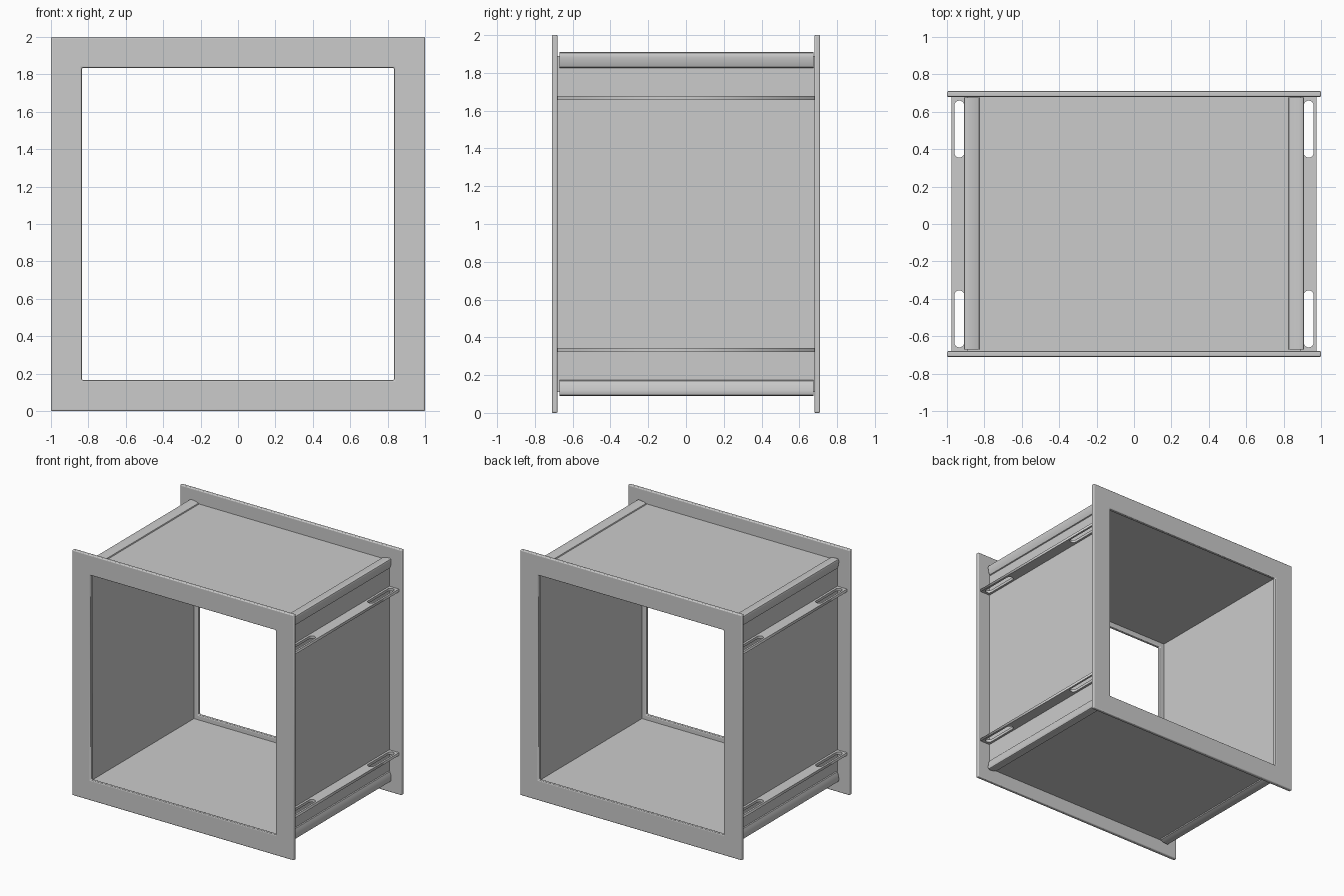
import bpy, bmesh, math

if "Cube" in bpy.data.objects:
    bpy.data.objects.remove(bpy.data.objects["Cube"])

def finish(name, bm):
    bmesh.ops.recalc_face_normals(bm, faces=bm.faces)
    me = bpy.data.meshes.new(name)
    bm.to_mesh(me)
    bm.free()
    ob = bpy.data.objects.new(name, me)
    bpy.context.collection.objects.link(ob)
    return ob

def bevel(ob, width):
    m = ob.modifiers.new("edge_round", 'BEVEL')
    m.width, m.segments, m.limit_method = width, 3, 'ANGLE'

def smooth(ob):
    bpy.ops.object.select_all(action='DESELECT')
    ob.select_set(True)
    bpy.context.view_layer.objects.active = ob
    bpy.ops.object.shade_smooth_by_angle(angle=math.radians(35))

def square_ring(name, inner, outer, y0, y1):
    """Mitred square ring around the y axis, centred on z = 1."""
    bm = bmesh.new()
    profile = [(inner, y0), (outer, y0), (outer, y1), (inner, y1)]
    rows = [[bm.verts.new((sx * r, y, 1 + sz * r)) for r, y in profile]
            for sx, sz in ((1, 1), (-1, 1), (-1, -1), (1, -1))]
    for i in range(4):
        a, b = rows[i], rows[(i + 1) % 4]
        for j in range(4):
            k = (j + 1) % 4
            bm.faces.new((a[j], a[k], b[k], b[j]))
    return finish(name, bm)

# End flanges
for name, y in (("front_flange", -0.695), ("back_flange", 0.695)):
    flange = square_ring(name, 0.835, 1.0, y - 0.015, y + 0.015)
    bevel(flange, 0.007)
    smooth(flange)

# Sheet metal duct walls
square_ring("duct_walls", 0.873, 0.889, -0.685, 0.685)

# Rounded corner trims: profile of one leg mirrored across the diagonal
leg = [(0.825, 0.885), (0.83, 0.897), (0.85, 0.905), (0.88, 0.91), (0.896, 0.91)]
outline = leg + [(0.906, 0.906)] + [(b, a) for a, b in reversed(leg)] + [(0.88, 0.88)]
for sx, side in ((-1, "left"), (1, "right")):
    for sz, level in ((-1, "lower"), (1, "upper")):
        bm = bmesh.new()
        ends = [[bm.verts.new((sx * x, y, 1 + sz * z)) for x, z in outline]
                for y in (-0.67, 0.675)]
        n = len(outline)
        for i in range(n):
            k = (i + 1) % n
            bm.faces.new((ends[0][i], ends[0][k], ends[1][k], ends[1][i]))
        bm.faces.new(ends[0])
        bm.faces.new(ends[1])
        smooth(finish(f"{level}_{side}_corner_trim", bm))

# Slotted side rails: flat filled curves with rounded slots
def slot(cx, y0, y1, r):
    top = [(cx + r * math.cos(t), y1 - r + r * math.sin(t))
           for t in (math.pi * i / 8 for i in range(9))]
    bottom = [(cx - r * math.cos(t), y0 + r - r * math.sin(t))
              for t in (math.pi * i / 8 for i in range(9))]
    return top + bottom

for sx, side in ((-1, "left"), (1, "right")):
    for z, level in ((0.333, "lower"), (1.667, "upper")):
        cu = bpy.data.curves.new(f"{level}_{side}_slotted_rail", 'CURVE')
        cu.dimensions, cu.fill_mode, cu.extrude = '2D', 'BOTH', 0.011
        loops = [[(0.88, -0.682), (0.977, -0.682), (0.977, 0.682), (0.88, 0.682)],
                 slot(0.934, 0.355, 0.66, 0.027), slot(0.934, -0.66, -0.355, 0.027)]
        for pts in loops:
            sp = cu.splines.new('POLY')
            sp.points.add(len(pts) - 1)
            for p, (x, y) in zip(sp.points, pts):
                p.co = (sx * x, y, 0, 1)
            sp.use_cyclic_u = True
        rail = bpy.data.objects.new(cu.name, cu)
        rail.location.z = z
        bpy.context.collection.objects.link(rail)
